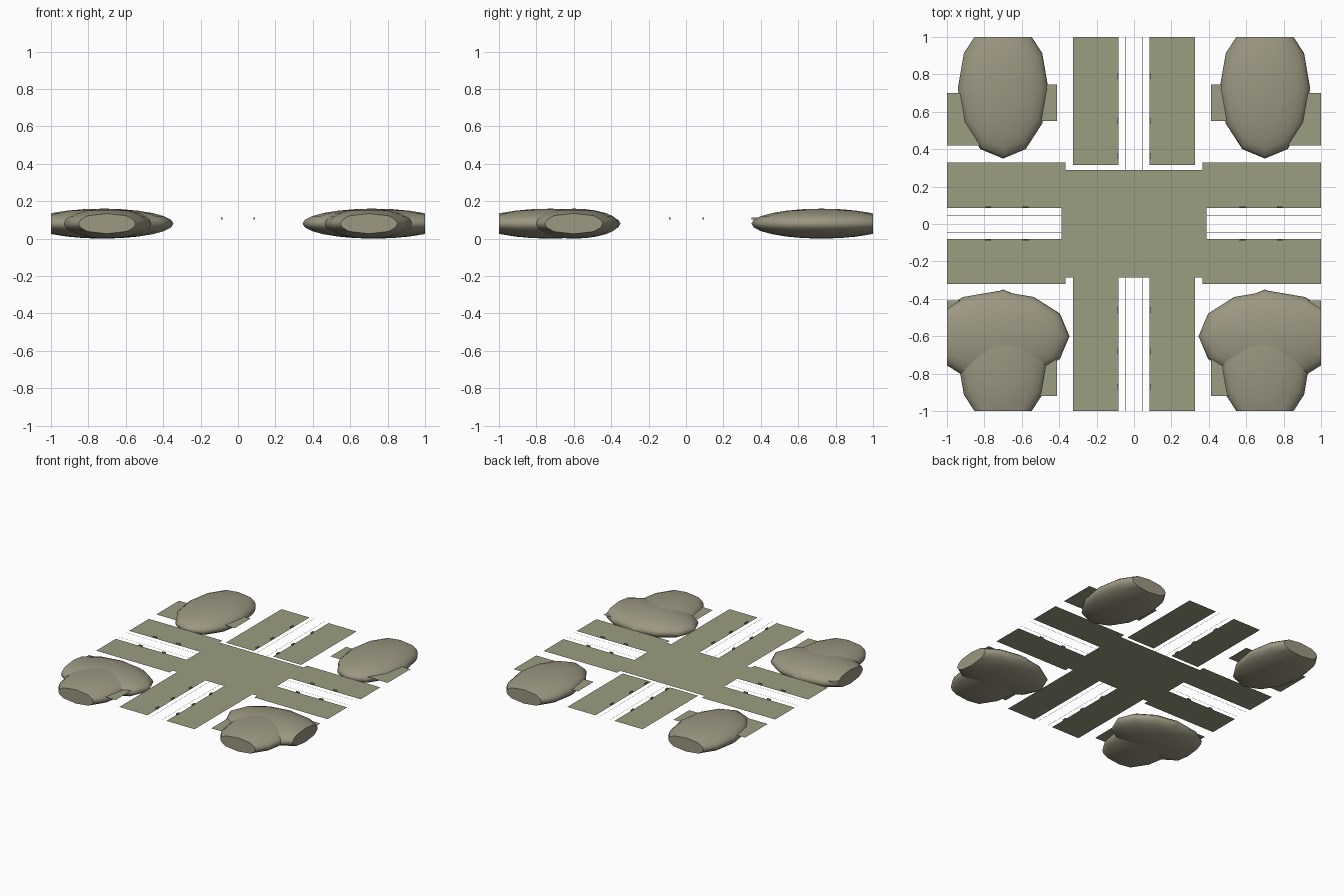
import bpy, bmesh, math
from mathutils import Matrix

if "Cube" in bpy.data.objects:
    bpy.data.objects.remove(bpy.data.objects["Cube"])

GZ = 0.10  # street level


def material(name, rgb):
    m = bpy.data.materials.new(name)
    m.diffuse_color = (*rgb, 1)
    m.use_nodes = True
    m.node_tree.nodes["Principled BSDF"].inputs["Base Color"].default_value = m.diffuse_color
    return m


PAVING = material("paving", (0.33, 0.34, 0.22))
FOLIAGE = material("foliage", (0.33, 0.31, 0.22))


def finish(name, bm, mat):
    me = bpy.data.meshes.new(name)
    bm.to_mesh(me)
    bm.free()
    ob = bpy.data.objects.new(name, me)
    me.materials.append(mat)
    bpy.context.collection.objects.link(ob)
    return ob


def sheet(name, x0, x1, y0, y1, z=GZ):
    bm = bmesh.new()
    bm.faces.new([bm.verts.new((x, y, z)) for x, y in
                  ((x0, y0), (x1, y0), (x1, y1), (x0, y1))])
    return finish(name, bm, PAVING)


def mound(name, cx, cy, rx, ry):
    # Flattened ball, trimmed and capped at the tile border
    bm = bmesh.new()
    bmesh.ops.create_uvsphere(bm, u_segments=12, v_segments=12, radius=1)
    bmesh.ops.transform(bm, verts=bm.verts, matrix=Matrix.Translation((cx, cy, 0.08))
                        @ Matrix.Diagonal((rx, ry, 0.08, 1)))
    for f in bm.faces:
        f.smooth = True
    for n in ((1, 0, 0), (-1, 0, 0), (0, 1, 0), (0, -1, 0)):
        cut = bmesh.ops.bisect_plane(bm, geom=bm.verts[:] + bm.edges[:] + bm.faces[:],
                                     plane_co=n, plane_no=n, clear_outer=True)
        edges = [e for e in cut["geom_cut"] if isinstance(e, bmesh.types.BMEdge)]
        if edges:
            cap = bmesh.ops.holes_fill(bm, edges=edges)
            for f in cap["faces"]:
                f.smooth = False
            bmesh.ops.split_edges(bm, edges=edges)
    bmesh.ops.recalc_face_normals(bm, faces=bm.faces)
    return finish(name, bm, FOLIAGE)


def box(name, x, y, sx, sy, sz):
    bm = bmesh.new()
    bmesh.ops.create_cube(bm, size=1, matrix=Matrix.Translation((x, y, GZ + sz / 2 + 0.003))
                          @ Matrix.Diagonal((sx, sy, sz, 1)))
    return finish(name, bm, FOLIAGE)


# Central junction
sheet("junction", -0.365, 0.365, -0.285, 0.29)
for s, side in ((-1, "left"), (1, "right")):
    a, b = sorted((s * 0.365, s * 0.388))
    sheet("junction_lip_" + side, a, b, -0.08, 0.085)

    # Pavement strips along the four arms
    a, b = sorted((s * 0.082, s * 0.325))
    sheet("back_strip_" + side, a, b, 0.315, 1)
    sheet("front_strip_" + side, a, b, -1, -0.285)
    a, b = sorted((s * 0.365, s))
    sheet("side_strip_back_" + side, a, b, 0.085, 0.328)
    sheet("side_strip_front_" + side, a, b, -0.322, -0.08)

    # Garden plots partly covered by the mounds
    for y0, y1, y2, y3, end in ((0.42, 0.70, 0.55, 0.745, "back"),
                                (-0.69, -0.41, -0.92, -0.72, "front")):
        a, b = sorted((s * 0.72, s))
        sheet(f"outer_plot_{end}_{side}", a, b, y0, y1)
        a, b = sorted((s * 0.413, s * 0.70))
        sheet(f"inner_plot_{end}_{side}", a, b, y2, y3)

    # Mounds
    mound("back_mound_" + side, s * 0.70, 0.725, 0.242, 0.375)
    mound("front_mound_" + side, s * 0.70, -0.725, 0.242, 0.375)
    mound("front_wide_mound_" + side, s * 0.725, -0.60, 0.38, 0.242)

    # Small kerb markers
    for y in (0.79, 0.55, 0.365, -0.46, -0.68, -0.87):
        box("kerb_marker_" + side, s * 0.088, y, 0.008, 0.03, 0.01)
    for x in (0.58, 0.78):
        for y in (-0.086, 0.091):
            box("kerb_marker_" + side, s * x, y, 0.03, 0.008, 0.01)

# Thin lane lines, one rounded corner per quadrant
R, L, W = 0.04, 0.045, 0.002
for sx in (-1, 1):
    for sy in (-1, 1):
        arc = [(L + R - R * math.cos(t), L + R - R * math.sin(t),
                -math.cos(t), -math.sin(t))
               for t in (math.pi / 2 * i / 6 for i in range(7))]
        path = [(L, 1, -1, 0)] + arc + [(1, L, 0, -1)]
        bm = bmesh.new()
        rows = [[bm.verts.new((sx * (x + nx * k), sy * (y + ny * k), GZ + 0.001))
                 for k in (-W / 2, W / 2)] for x, y, nx, ny in path]
        for p, q in zip(rows, rows[1:]):
            f = bm.faces.new((p[0], p[1], q[1], q[0]))
            f.normal_update()
            if f.normal.z < 0:
                f.normal_flip()
        finish("lane_line", bm, FOLIAGE)
